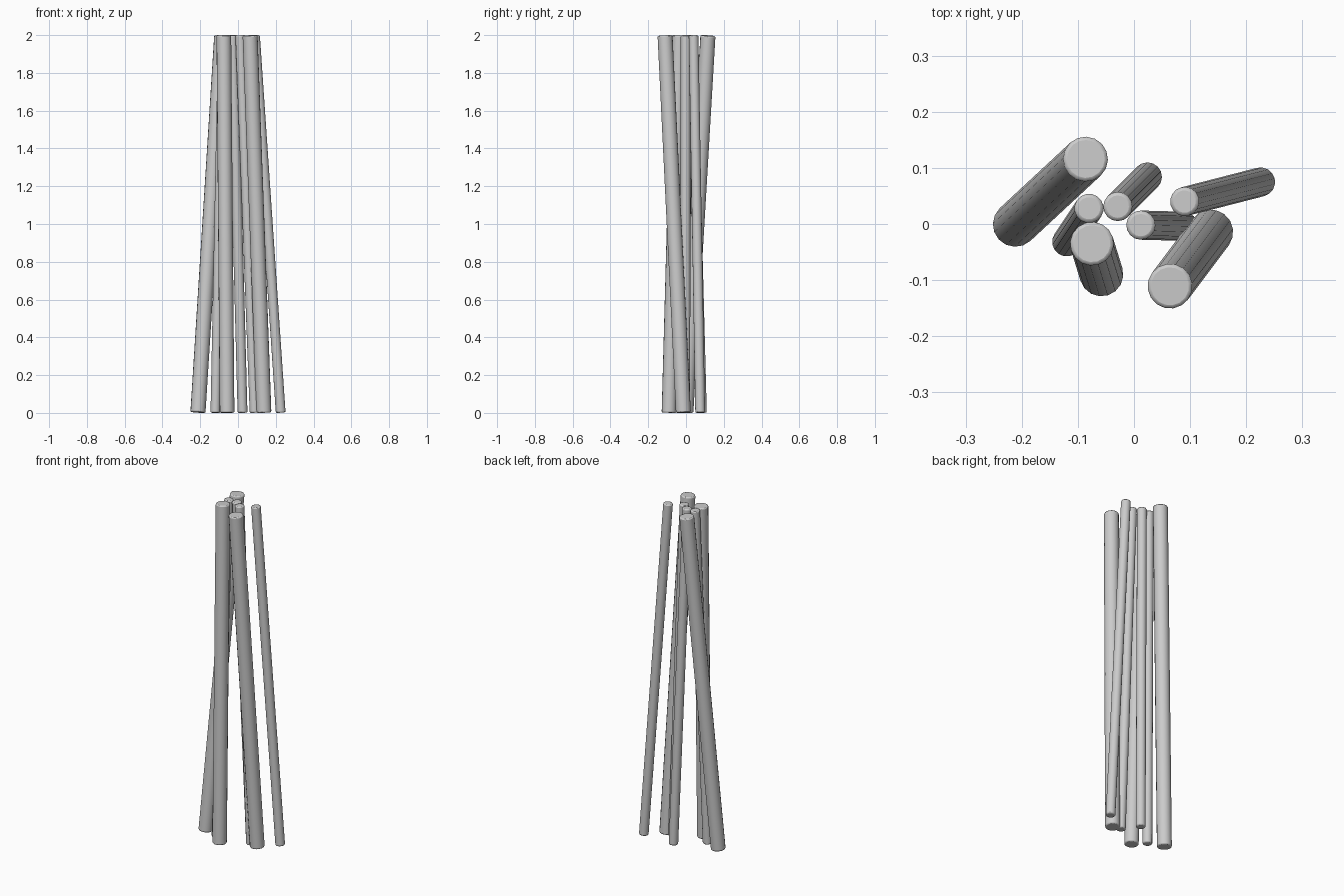
import bpy, math
from mathutils import Vector

if "Cube" in bpy.data.objects:
    bpy.data.objects.remove(bpy.data.objects["Cube"])

HEIGHT = 2.0
SIDES = 16
BEVEL = 0.006


def leaning_pole(name, foot, head, radius):
    """Round pole with softened rims, running from foot (x, y) to head (x, y)."""
    lean = Vector((head[0] - foot[0], head[1] - foot[1], HEIGHT))
    # tilted end caps must stay between z = 0 and z = HEIGHT
    slope = math.hypot(lean.x, lean.y) / HEIGHT
    inset = slope * (radius - BEVEL)
    a = Vector((foot[0], foot[1], inset))
    b = Vector((head[0], head[1], HEIGHT - inset))
    axis = b - a
    bpy.ops.mesh.primitive_cylinder_add(
        vertices=SIDES, radius=radius, depth=axis.length, location=(a + b) / 2,
        rotation=axis.to_track_quat('Z', 'Y').to_euler())
    pole = bpy.context.object
    pole.name = name
    bpy.ops.object.shade_smooth_by_angle(angle=math.radians(50))
    mod = pole.modifiers.new("soft_rims", 'BEVEL')
    mod.width = BEVEL
    mod.segments = 2
    mod.limit_method = 'ANGLE'
    mod.angle_limit = math.radians(50)
    return pole


THICK, THIN = 0.040, 0.026

# Three thick poles
leaning_pole("thick_pole_back_left", (-0.212, -0.001), (-0.086, 0.116), THICK)
leaning_pole("thick_pole_front", (-0.058, -0.090), (-0.075, -0.035), THICK - 0.001)
leaning_pole("thick_pole_front_right", (0.137, -0.014), (0.064, -0.111), THICK)

# Four thin poles
leaning_pole("thin_pole_left", (-0.120, -0.032), (-0.080, 0.028), THIN)
leaning_pole("thin_pole_back", (0.024, 0.084), (-0.029, 0.031), THIN)
leaning_pole("thin_pole_middle", (0.088, -0.004), (0.012, -0.002), THIN)
leaning_pole("thin_pole_right", (0.226, 0.075), (0.090, 0.040), THIN)
